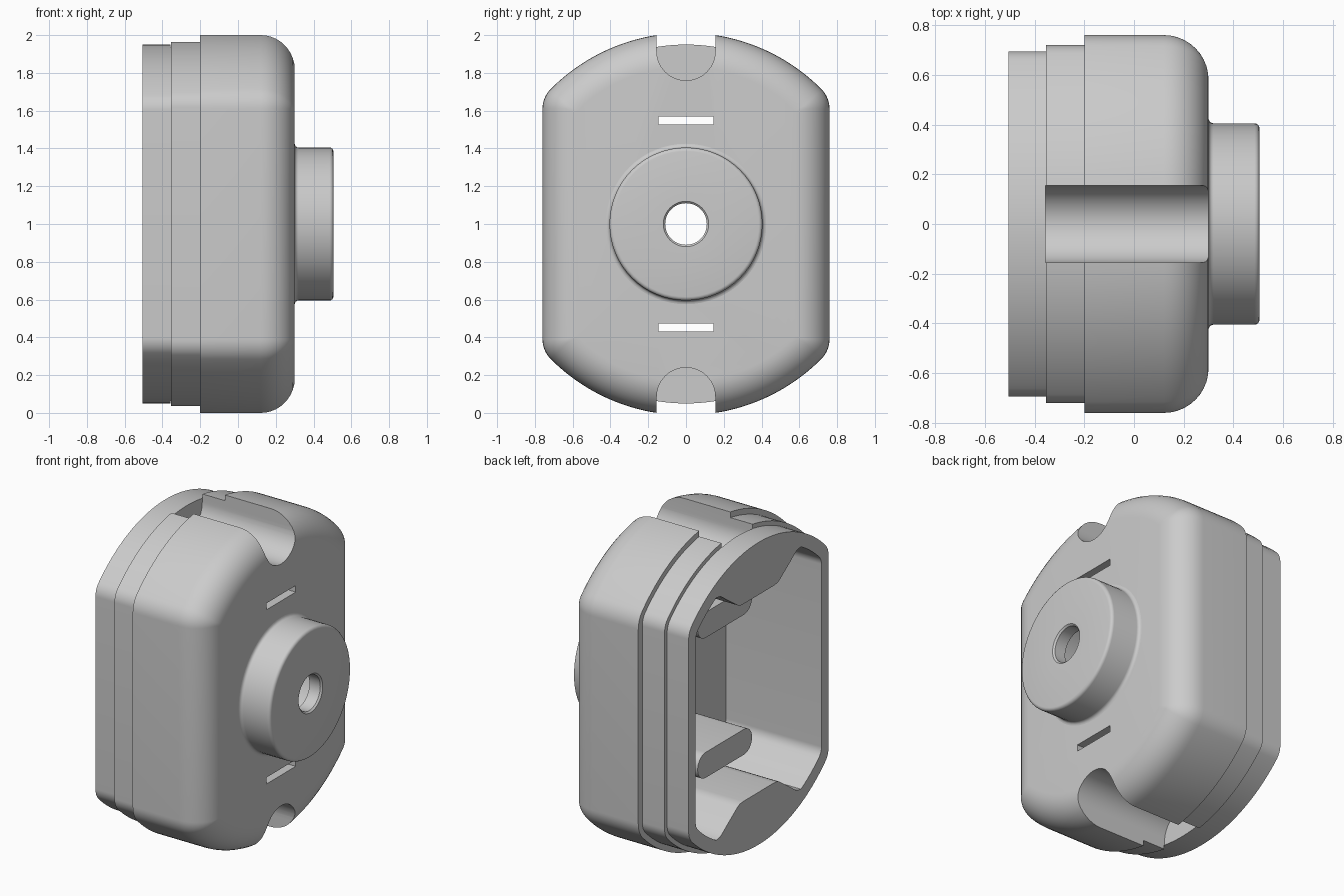
import bpy, bmesh
from math import sin, cos, pi, sqrt, atan2, radians

cube = bpy.data.objects.get("Cube")
if cube:
    bpy.data.objects.remove(cube, do_unlink=True)

# Single grey plastic
GREY = (0.6, 0.6, 0.6, 1)
plastic = bpy.data.materials.new("grey_plastic")
plastic.use_nodes = True
plastic.diffuse_color = GREY
plastic.node_tree.nodes["Principled BSDF"].inputs["Base Color"].default_value = GREY


def loft(name, rings, closed=False):
    """Skin rings of equal length; cap the ends unless closed into a loop."""
    bm = bmesh.new()
    loops = [[bm.verts.new(p) for p in ring] for ring in rings]
    pairs = list(zip(loops, loops[1:])) + ([(loops[-1], loops[0])] if closed else [])
    for a, b in pairs:
        n = len(a)
        for i in range(n):
            j = (i + 1) % n
            bm.faces.new((a[i], a[j], b[j], b[i]))
    if not closed:
        bm.faces.new(loops[0])
        bm.faces.new(loops[-1])
    bmesh.ops.recalc_face_normals(bm, faces=bm.faces[:])
    mesh = bpy.data.meshes.new(name)
    bm.to_mesh(mesh)
    bm.free()
    mesh.materials.append(plastic)
    obj = bpy.data.objects.new(name, mesh)
    bpy.context.collection.objects.link(obj)
    return obj


def at(x, outline):
    """Place a (y, z) outline at x, with z measured from the centre axis."""
    return [(x, y, z + 1) for y, z in outline]


def prism(name, outline, x0, x1):
    return loft(name, [at(x0, outline), at(x1, outline)])


def arc(cy, cz, r, a0, a1, n):
    return [(cy + r * cos(a0 + (a1 - a0) * i / n),
             cz + r * sin(a0 + (a1 - a0) * i / n)) for i in range(n + 1)]


def mirrored(quarter):
    """Mirror a quarter outline that runs from the +y side up to the middle."""
    half = quarter + [(-y, z) for y, z in reversed(quarter)]
    return half + [(-y, -z) for y, z in half]


def outline(w, r, rc, end_y=0.02):
    """Quarter of a disc with flat sides and rounded corners."""
    cy = w - rc
    cz = sqrt((r - rc) ** 2 - cy ** 2)
    a = atan2(cz, cy)
    end = atan2(sqrt(r * r - end_y ** 2), end_y)
    return arc(cy, cz, rc, 0, a, 8) + arc(0, 0, r, a, end, 24)[1:]


def cut(target, cutter):
    mod = target.modifiers.new("cut", "BOOLEAN")
    mod.operation = "DIFFERENCE"
    mod.solver = "EXACT"
    mod.object = cutter
    bpy.context.view_layer.objects.active = target
    bpy.ops.object.modifier_apply(modifier=mod.name)
    bpy.data.objects.remove(cutter, do_unlink=True)


def smooth(obj):
    bpy.ops.object.select_all(action="DESELECT")
    obj.select_set(True)
    bpy.context.view_layer.objects.active = obj
    bpy.ops.object.shade_smooth_by_angle(angle=radians(30))


# Housing: two stepped collars and a body with a rounded front edge
W, R, CORNER, EDGE = 0.76, 1.012, 0.15, 0.18
steps = [(-0.505, 0.695, 0.95), (-0.355, 0.695, 0.95),
         (-0.355, 0.72, 0.977), (-0.2, 0.72, 0.977), (-0.2, W, R)]
rings = [at(x, mirrored(outline(w, r, 0.11))) for x, w, r in steps[:4]]
rings.append(at(-0.2, mirrored(outline(W, R, CORNER))))
for i in range(11):
    t = i / 10 * pi / 2
    d = EDGE * (1 - cos(t))
    rings.append(at(0.3 - EDGE + EDGE * sin(t),
                    mirrored(outline(W - d, R - d, max(CORNER - d, 0.02)))))
housing = loft("housing", rings)

# Hollow interior, with thickened walls left behind the two notches
bulge = [(0.38, 0.755), (0.35, 0.735), (0.32, 0.712), (0.21, 0.635),
         (0.185, 0.623), (0.15, 0.62)]
cavity = mirrored(outline(0.625, 0.87, 0.08, end_y=0.42) + bulge)
cut(housing, prism("cavity_cutter", cavity, -0.7, 0.16))

# Opening behind the boss
cut(housing, prism("recess_cutter", arc(0, 0, 0.3, 0, 2 * pi * 63 / 64, 63), 0.1, 0.4))

for s in (1, -1):
    # Round-bottomed notch across the top and bottom
    u = arc(0, 0.915, 0.155, pi, 2 * pi, 32) + [(0.155, 1.2), (-0.155, 1.2)]
    cut(housing, prism("notch_cutter", [(y, s * z) for y, z in u], -0.357, 0.5))
    # Narrow slot through the front wall
    slot = [(-0.145, 0.527), (0.145, 0.527), (0.145, 0.568), (-0.145, 0.568)]
    cut(housing, prism("slot_cutter", [(y, s * z) for y, z in slot], 0.05, 0.5))
smooth(housing)

# Rounded slabs inside, beside each slot
for name, s in (("upper_slab", 1), ("lower_slab", -1)):
    stadium = (arc(0.19, 0.44, 0.08, -pi / 2, pi / 2, 16)
               + arc(-0.19, 0.44, 0.08, pi / 2, 3 * pi / 2, 16))
    smooth(prism(name, [(y, s * z) for y, z in stadium], -0.27, 0.2))

# Hollow round boss with a centre hole, filleted at its base and rim
section = [(0.295, 0.3), (0.42, 0.3), (0.42, 0.11), (0.495, 0.11), (0.505, 0.12)]
section += [(0.485 + 0.02 * cos(a), 0.385 + 0.02 * sin(a))
            for a in (i * pi / 8 for i in range(5))]
section += [(0.32 - 0.02 * sin(a), 0.425 - 0.02 * cos(a))
            for a in (i * pi / 8 for i in range(5))]
section += [(0.295, 0.425)]
SIDES = 64
boss_rings = [[(x, r * cos(a), 1 + r * sin(a)) for x, r in section]
              for a in (2 * pi * k / SIDES for k in range(SIDES))]
smooth(loft("boss", boss_rings, closed=True))
